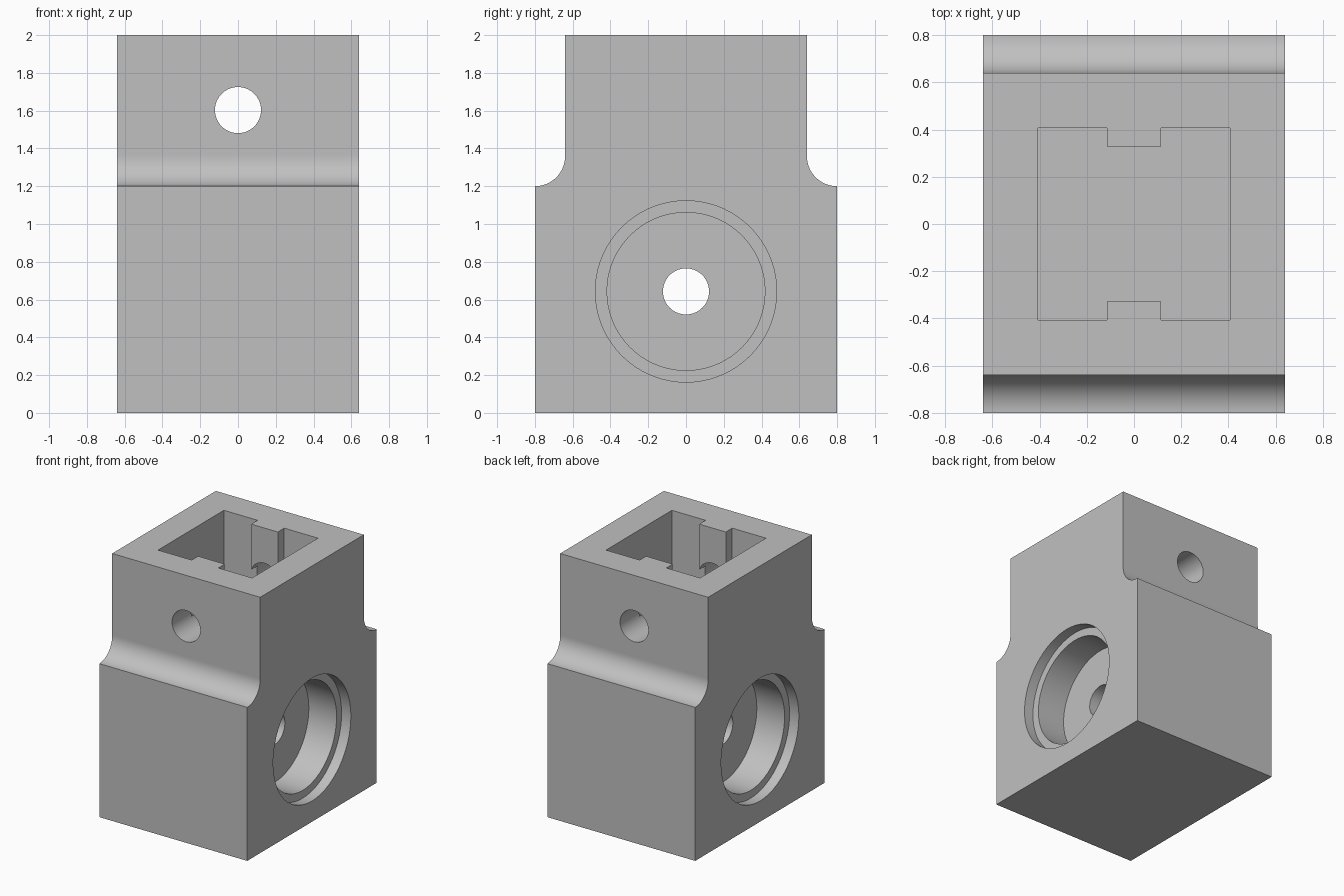
import bpy, bmesh, math

cube = bpy.data.objects.get("Cube")
if cube:
    bpy.data.objects.remove(cube, do_unlink=True)

HALF_W = 0.64      # half width in x
NECK, BASE = 0.64, 0.80   # half depths in y
STEP, TOP = 1.20, 2.00    # heights
FILLET = BASE - NECK
BORE_Z, PIN_Z = 0.643, 1.603
HOLE_R = 0.122

grey = bpy.data.materials.new("matte grey")
grey.use_nodes = True
colour = (0.53, 0.53, 0.53, 1)
grey.diffuse_color = colour
grey.node_tree.nodes["Principled BSDF"].inputs["Base Color"].default_value = colour


def extrude(name, outline, offset):
    """Solid made from a closed outline swept along the offset vector."""
    bm = bmesh.new()
    face = bm.faces.new([bm.verts.new(p) for p in outline])
    swept = bmesh.ops.extrude_face_region(bm, geom=[face])["geom"]
    verts = [g for g in swept if isinstance(g, bmesh.types.BMVert)]
    bmesh.ops.translate(bm, verts=verts, vec=offset)
    bmesh.ops.recalc_face_normals(bm, faces=bm.faces)
    mesh = bpy.data.meshes.new(name)
    bm.to_mesh(mesh)
    bm.free()
    mesh.materials.append(grey)
    obj = bpy.data.objects.new(name, mesh)
    bpy.context.collection.objects.link(obj)
    return obj


def cylinder(name, radius, length, location, axis):
    rotation = (0, math.pi / 2, 0) if axis == "x" else (math.pi / 2, 0, 0)
    bpy.ops.mesh.primitive_cylinder_add(vertices=72, radius=radius, depth=length,
                                        location=location, rotation=rotation)
    obj = bpy.context.object
    obj.name = name
    obj.data.materials.append(grey)
    return obj


def cut(body, cutter):
    cutter.hide_render = True
    mod = body.modifiers.new(cutter.name, "BOOLEAN")
    mod.operation = "DIFFERENCE"
    mod.solver = "EXACT"
    mod.object = cutter
    bpy.ops.object.select_all(action="DESELECT")
    bpy.context.view_layer.objects.active = body
    body.select_set(True)
    bpy.ops.object.modifier_apply(modifier=mod.name)
    bpy.data.objects.remove(cutter, do_unlink=True)


# Body: stepped side profile with concave shoulders
side = [(BASE, 0)]
for i in range(25):
    a = math.radians(270 - 90 * i / 24)
    side.append((BASE + FILLET * math.cos(a), STEP + FILLET + FILLET * math.sin(a)))
side.append((NECK, TOP))
side += [(-y, z) for y, z in reversed(side)]
body = extrude("housing_body", [(-HALF_W, y, z) for y, z in side], (2 * HALF_W, 0, 0))

# Top pocket with a guide rail on the front and back walls
P, RAIL_Y, RAIL_X = 0.407, 0.328, 0.115
half = [(P, -P), (P, P), (RAIL_X, P), (RAIL_X, RAIL_Y)]
back = half[1:] + [(-x, y) for x, y in reversed(half[1:])]
pocket = back + [(-x, -y) for x, y in back]
cut(body, extrude("pocket_cutter", [(x, y, STEP) for x, y in pocket], (0, 0, 1)))

# Stepped bores on both sides
for s in (-1, 1):
    for name, radius, depth in (("bore", 0.418, 0.32), ("counterbore", 0.48, 0.08)):
        x = s * (HALF_W - depth + 0.25)
        cut(body, cylinder(name + "_cutter", radius, 0.5, (x, 0, BORE_Z), "x"))

# Through holes
cut(body, cylinder("axle_hole_cutter", HOLE_R, 3, (0, 0, BORE_Z), "x"))
cut(body, cylinder("pin_hole_cutter", HOLE_R, 3, (0, 0, PIN_Z), "y"))

# Smooth curved walls, flat planar faces
bpy.ops.object.select_all(action="DESELECT")
body.select_set(True)
bpy.context.view_layer.objects.active = body
bpy.ops.object.shade_smooth_by_angle(angle=math.radians(30))
for poly in body.data.polygons:
    if max(abs(c) for c in poly.normal) > 0.9999:
        poly.use_smooth = False
